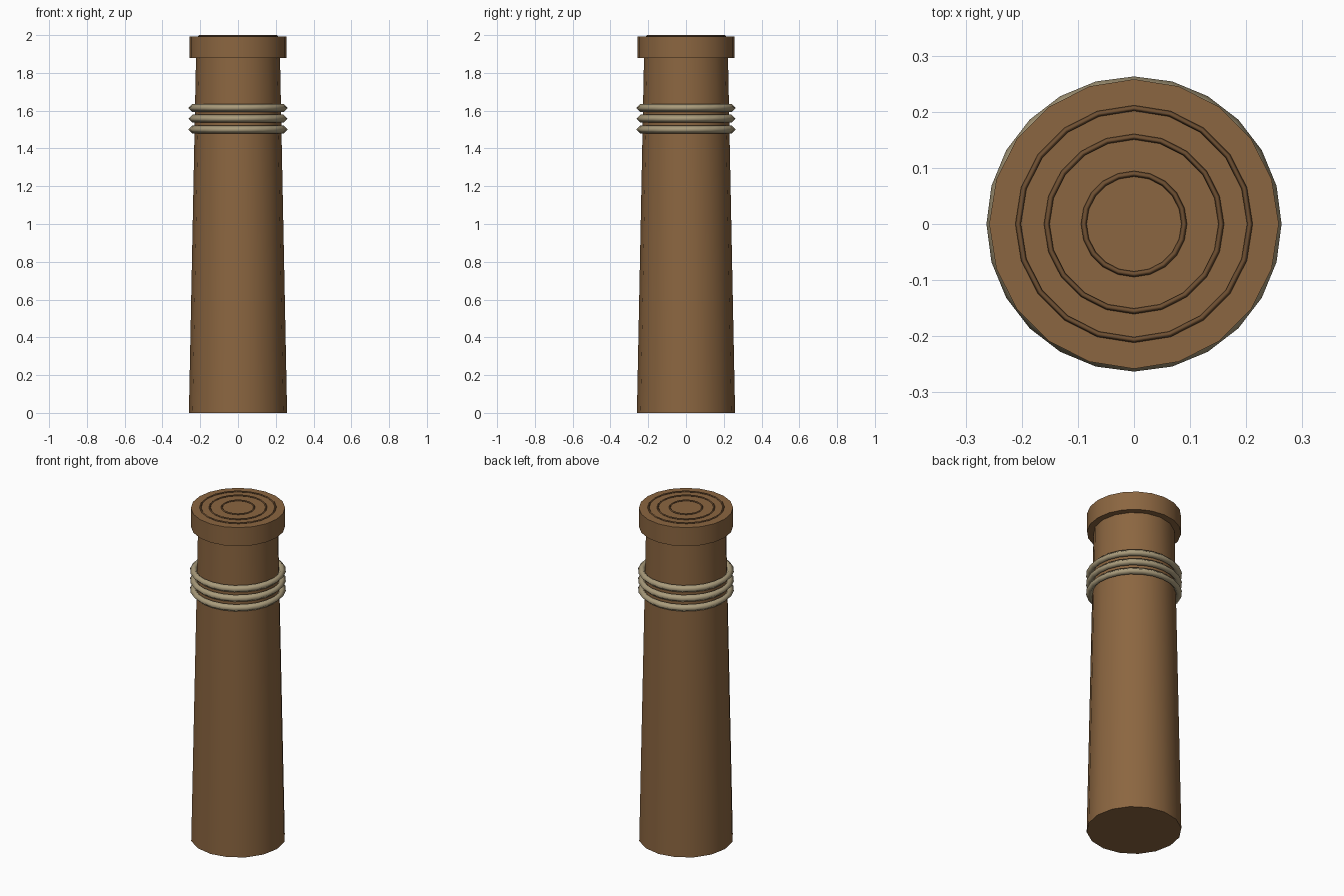
import bpy, math

if "Cube" in bpy.data.objects:
    bpy.data.objects.remove(bpy.data.objects["Cube"])

def material(name, rgb):
    m = bpy.data.materials.new(name)
    m.diffuse_color = (*rgb, 1)
    m.use_nodes = True
    m.node_tree.nodes["Principled BSDF"].inputs["Base Color"].default_value = m.diffuse_color
    return m

wood = material("brown wood", (0.26, 0.133, 0.052))
rope = material("tan rope", (0.40, 0.33, 0.20))
grain = material("dark grain", (0.16, 0.08, 0.032))

def finish(name, mat, angle):
    o = bpy.context.object
    o.name = name
    o.data.materials.append(mat)
    bpy.ops.object.shade_smooth_by_angle(angle=math.radians(angle))

def tapered(name, r1, r2, z1, z2, sides):
    bpy.ops.mesh.primitive_cone_add(vertices=sides, radius1=r1, radius2=r2,
                                    depth=z2 - z1, location=(0, 0, (z1 + z2) / 2))
    finish(name, wood, 30)

def ring(name, mat, major, minor, z, sides, angle):
    bpy.ops.mesh.primitive_torus_add(major_radius=major, minor_radius=minor,
                                     major_segments=sides, minor_segments=4,
                                     location=(0, 0, z))
    finish(name, mat, angle)

# tapered post and its cap
tapered("post", 0.26, 0.222, 0, 1.9, 16)
tapered("cap", 0.258, 0.258, 1.88, 1.992, 20)

# rope wraps
for i in range(3):
    ring(f"rope_{i + 1}", rope, 0.242, 0.021, 1.50 + i * 0.0575, 24, 100)

# growth rings on the cap
for i, r in enumerate((0.0895, 0.1555, 0.2065)):
    ring(f"growth_ring_{i + 1}", grain, r, 0.005, 1.995, 20, 100)
